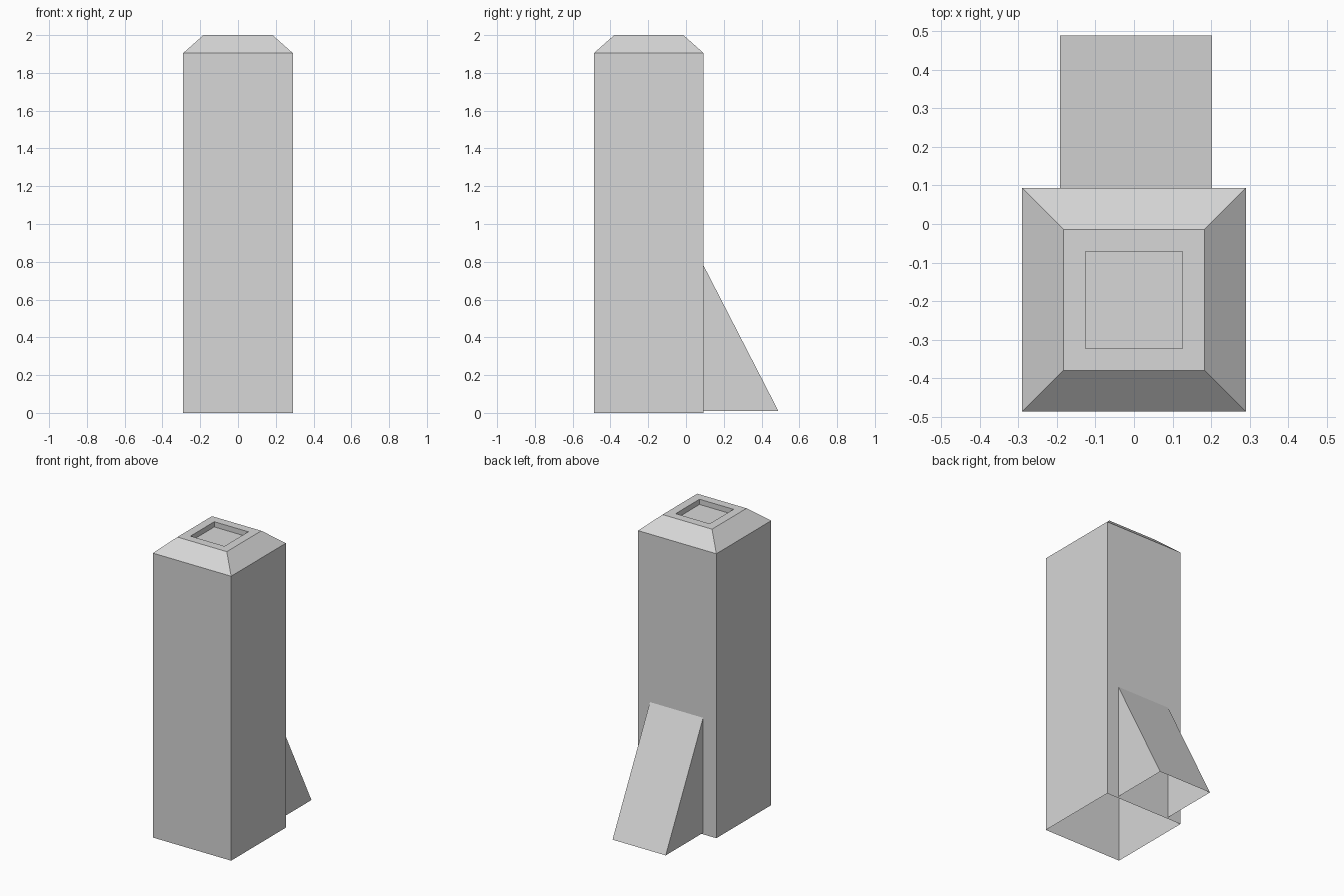
import bpy
import bmesh

if "Cube" in bpy.data.objects:
    bpy.data.objects.remove(bpy.data.objects["Cube"], do_unlink=True)

# One plain grey for everything
grey = bpy.data.materials.new("light grey")
grey.use_nodes = True
colour = (0.68, 0.68, 0.68, 1)
grey.diffuse_color = colour
grey.node_tree.nodes["Principled BSDF"].inputs["Base Color"].default_value = colour


def add_object(name, bm, location):
    bmesh.ops.recalc_face_normals(bm, faces=bm.faces)
    mesh = bpy.data.meshes.new(name)
    bm.to_mesh(mesh)
    bm.free()
    mesh.materials.append(grey)
    obj = bpy.data.objects.new(name, mesh)
    obj.location = location
    bpy.context.collection.objects.link(obj)
    return obj


def square_ring(bm, half, z):
    corners = ((-1, -1), (1, -1), (1, 1), (-1, 1))
    return [bm.verts.new((sx * half, sy * half, z)) for sx, sy in corners]


# Tower: hollow shaft, sloping shoulder, flat rim and sunken square top
bm = bmesh.new()
profile = [(0.29, 0), (0.29, 1.905), (0.183, 2), (0.126, 2), (0.126, 1.965)]
rings = [square_ring(bm, half, z) for half, z in profile]
for low, high in zip(rings, rings[1:]):
    for i in range(4):
        j = (i + 1) % 4
        bm.faces.new((low[i], low[j], high[j], high[i]))
bm.faces.new(rings[-1])
add_object("tower", bm, (0, -0.197, 0))

# Buttress: wedge against the back wall, open underneath
bm = bmesh.new()
triangle = [(0, 0), (0.396, 0), (0, 0.77)]
left, right = [[bm.verts.new((x, y, z)) for y, z in triangle] for x in (0.197, -0.197)]
bm.faces.new(left)
bm.faces.new(right[::-1])
bm.faces.new((left[1], right[1], right[2], left[2]))
add_object("back_buttress", bm, (0.005, 0.093, 0.01))
